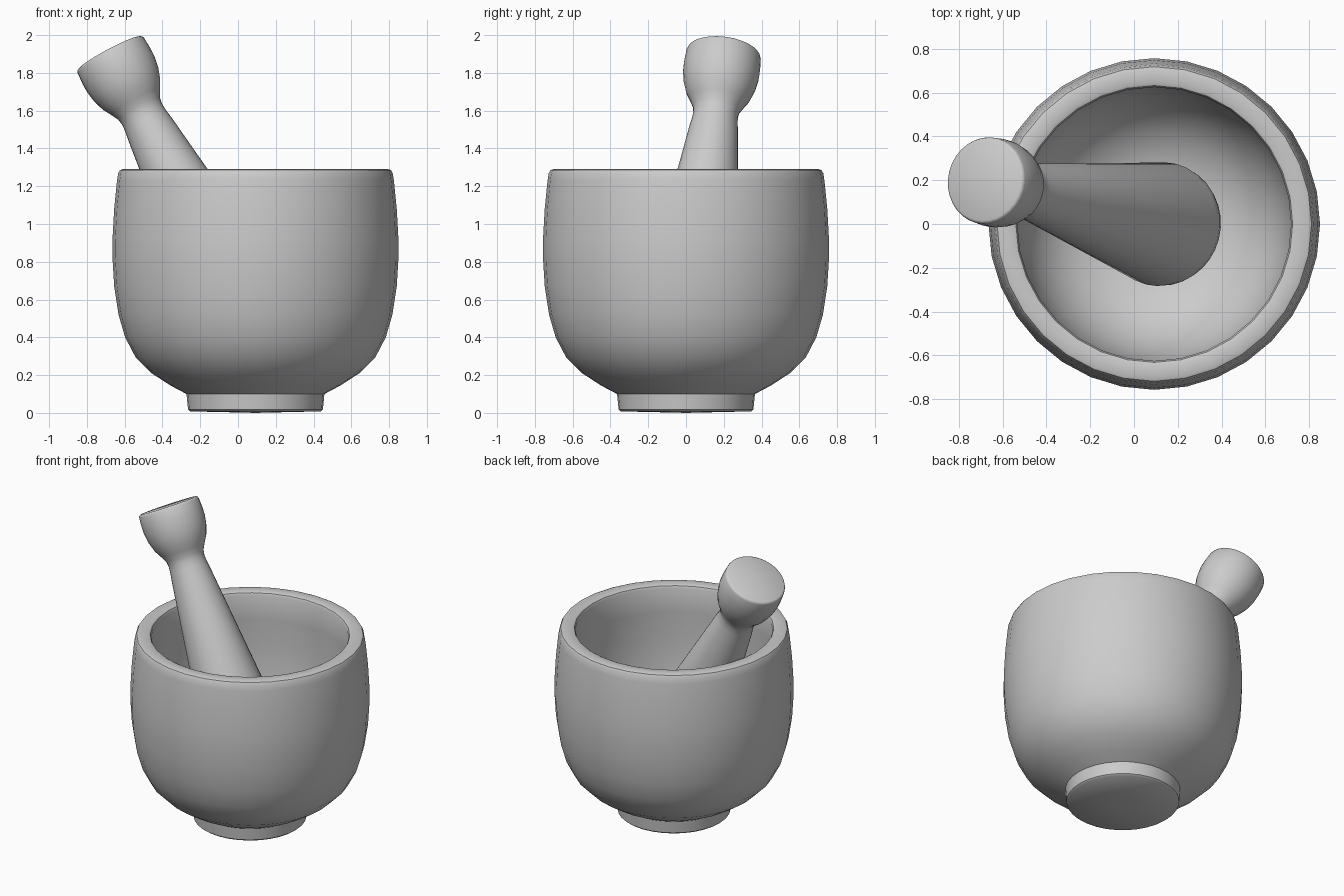
import bpy, math
from mathutils import Vector

if "Cube" in bpy.data.objects:
    bpy.data.objects.remove(bpy.data.objects["Cube"])


def lathe(name, profile, segments):
    """Revolve (radius, height) points about z; both ends close on the axis."""
    verts = [(0, 0, profile[0][1])]
    for r, z in profile[1:-1]:
        for i in range(segments):
            a = 2 * math.pi * i / segments
            verts.append((r * math.cos(a), r * math.sin(a), z))
    verts.append((0, 0, profile[-1][1]))
    rings, last, faces = len(profile) - 2, len(verts) - 1, []
    for i in range(segments):
        j = (i + 1) % segments
        faces.append((0, 1 + j, 1 + i))
        for k in range(rings - 1):
            a, b = 1 + k * segments, 1 + (k + 1) * segments
            faces.append((a + i, a + j, b + j, b + i))
        top = 1 + (rings - 1) * segments
        faces.append((top + i, top + j, last))
    mesh = bpy.data.meshes.new(name)
    mesh.from_pydata(verts, [], faces)
    obj = bpy.data.objects.new(name, mesh)
    bpy.context.collection.objects.link(obj)
    bpy.ops.object.select_all(action='DESELECT')
    obj.select_set(True)
    bpy.context.view_layer.objects.active = obj
    bpy.ops.object.shade_smooth_by_angle(angle=math.radians(40))
    return obj


# Mortar: foot, rounded outer wall, soft rim, hollow inside
bowl = lathe("mortar_bowl", [
    (0, 0), (0.075, 0.002), (0.345, 0.008), (0.357, 0.018), (0.365, 0.10),
    (0.45, 0.145), (0.55, 0.21), (0.635, 0.295), (0.69, 0.40), (0.725, 0.52),
    (0.748, 0.67), (0.757, 0.82), (0.757, 0.92), (0.748, 1.08), (0.733, 1.23),
    (0.727, 1.268), (0.718, 1.285), (0.705, 1.29),
    (0.645, 1.29), (0.632, 1.284), (0.625, 1.268),
    (0.632, 1.10), (0.638, 0.92), (0.633, 0.74), (0.612, 0.58), (0.573, 0.45),
    (0.51, 0.34), (0.42, 0.25), (0.30, 0.19), (0.15, 0.16), (0, 0.152)], 32)
bowl.location = (0.0925, 0, 0)

# Pestle: rounded grinding end, tapered shaft, flared grip
grind, top = Vector((0.12, 0, 0.40)), Vector((-0.68, 0.20, 1.905))
length = (top - grind).length
end = [(0, -0.25)]
for i in range(1, 9):
    a = math.radians(-90 + 11 * i)
    end.append((0.284 * math.cos(a), 0.25 * math.sin(a)))
grip = [(0.16, 0.71), (0.131, 0.47), (0.122, 0.41), (0.119, 0.37), (0.125, 0.335),
        (0.146, 0.295), (0.172, 0.25), (0.192, 0.19), (0.202, 0.13), (0.203, 0.08),
        (0.199, 0.015), (0.195, 0.005), (0.186, 0), (0, 0)]
pestle = lathe("pestle", end + [(r, length - d) for r, d in grip], 32)
pestle.location = grind
pestle.rotation_euler = (top - grind).to_track_quat('Z', 'Y').to_euler()
